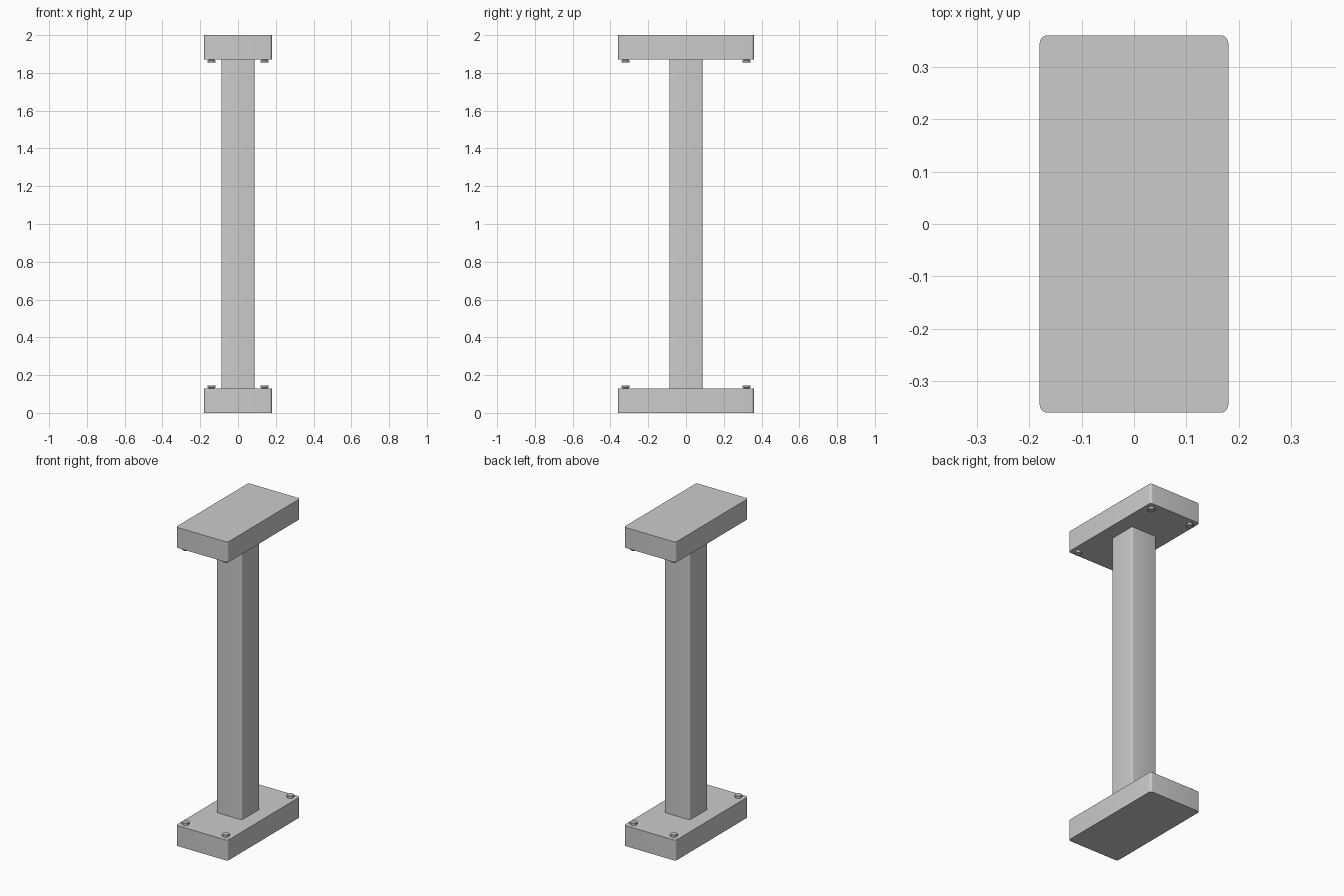
import bpy, bmesh, math
from mathutils import Matrix

if "Cube" in bpy.data.objects:
    bpy.data.objects.remove(bpy.data.objects["Cube"])

PLATE_H = 0.128


def finish(bm, name):
    bmesh.ops.recalc_face_normals(bm, faces=bm.faces)
    me = bpy.data.meshes.new(name)
    bm.to_mesh(me)
    bm.free()
    ob = bpy.data.objects.new(name, me)
    bpy.context.collection.objects.link(ob)
    bpy.ops.object.select_all(action='DESELECT')
    ob.select_set(True)
    bpy.context.view_layer.objects.active = ob
    bpy.ops.object.shade_smooth_by_angle(angle=math.radians(35))
    return ob


def rounded_block(name, hx, hy, z0, z1, radius, segments):
    """Box with only its vertical edges rounded."""
    bm = bmesh.new()
    bmesh.ops.create_cube(bm, size=1)
    for v in bm.verts:
        v.co = (v.co.x * 2 * hx, v.co.y * 2 * hy, z1 if v.co.z > 0 else z0)
    upright = [e for e in bm.edges
               if abs(e.verts[0].co.z - e.verts[1].co.z) > 1e-4]
    bmesh.ops.bevel(bm, geom=upright, offset=radius, segments=segments,
                    profile=0.5, affect='EDGES')
    return finish(bm, name)


def bolt(name, x, y, z, up):
    """Short neck under a wider round head, pointing up or down."""
    bm = bmesh.new()
    profile = [(0.016, -0.004), (0.016, 0.005), (0.022, 0.007),
               (0.022, 0.015), (0.019, 0.018)]
    n = 20
    rings = [[bm.verts.new((r * math.cos(2 * math.pi * i / n),
                            r * math.sin(2 * math.pi * i / n), h))
              for i in range(n)] for r, h in profile]
    for a, b in zip(rings, rings[1:]):
        for i in range(n):
            j = (i + 1) % n
            bm.faces.new((a[i], a[j], b[j], b[i]))
    bm.faces.new(rings[0][::-1])
    bm.faces.new(rings[-1])
    bm.transform(Matrix.Translation((x, y, z)) @ Matrix.Diagonal((1, 1, up, 1)))
    return finish(bm, name)


# End plates and column
rounded_block("base_plate", 0.18, 0.36, 0, PLATE_H, 0.015, 5)
rounded_block("top_plate", 0.18, 0.36, 2 - PLATE_H, 2, 0.015, 5)
rounded_block("column", 0.088, 0.088, PLATE_H, 2 - PLATE_H, 0.008, 4)

# Corner bolts on the inner face of each plate
for level, z, up in (("base", PLATE_H, 1), ("top", 2 - PLATE_H, -1)):
    for sx in (-1, 1):
        for sy in (-1, 1):
            side = ("left" if sx < 0 else "right") + ("_front" if sy < 0 else "_back")
            bolt(f"{level}_bolt_{side}", sx * 0.14, sy * 0.32, z, up)
